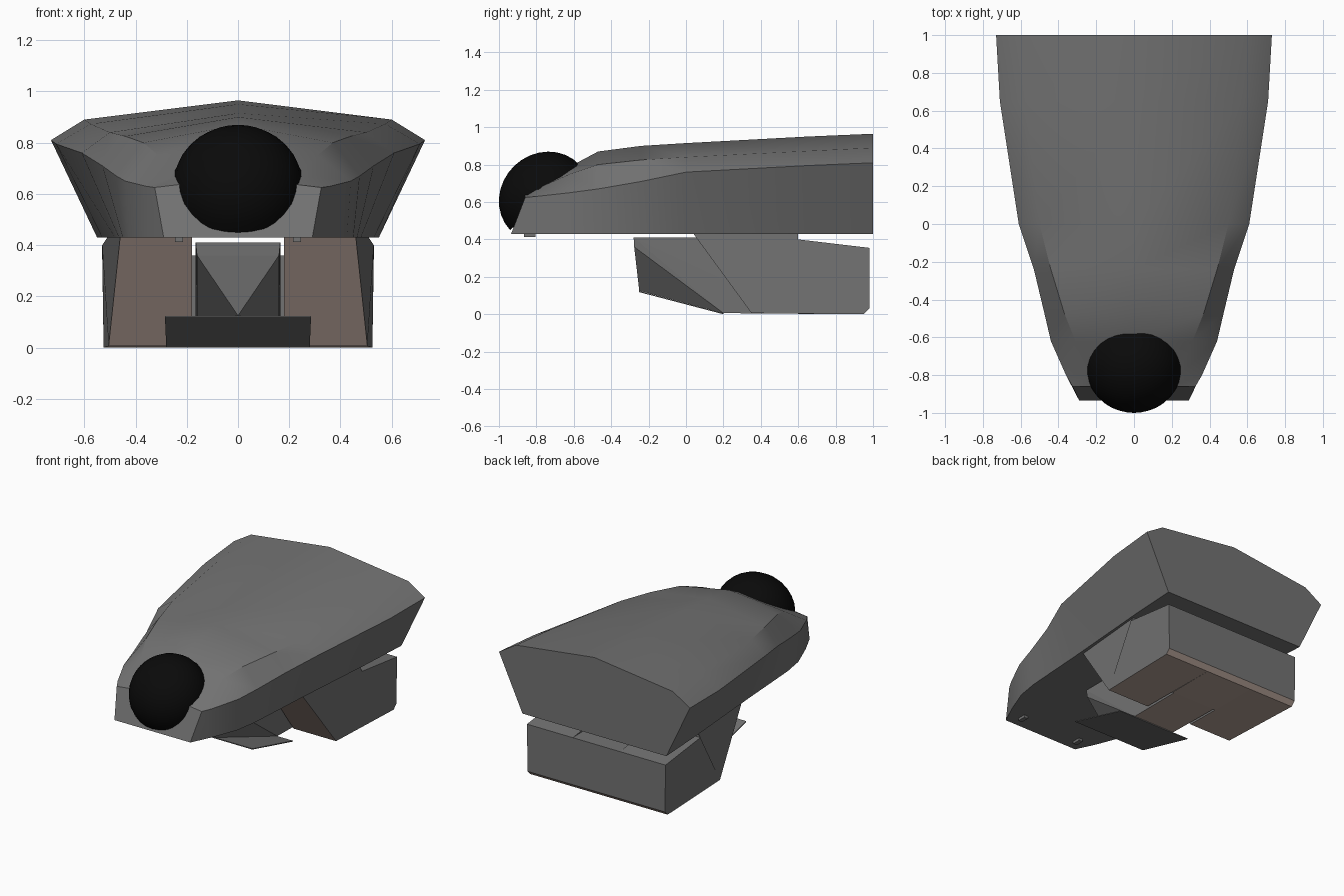
import bpy, bmesh, math
from mathutils import Matrix, Vector

cube = bpy.data.objects.get("Cube")
if cube:
    bpy.data.objects.remove(cube, do_unlink=True)


def material(name, r, g, b):
    m = bpy.data.materials.new(name)
    m.use_nodes = True
    m.diffuse_color = (r, g, b, 1)
    m.node_tree.nodes["Principled BSDF"].inputs["Base Color"].default_value = (r, g, b, 1)
    return m


grey = material("hull grey", .17, .17, .17)
brown = material("underside brown", .46, .36, .31)
black = material("dome black", .003, .003, .003)


def finish(name, bm, mats, smooth=None, brown_rule=None):
    bmesh.ops.recalc_face_normals(bm, faces=bm.faces)
    if brown_rule:
        for f in bm.faces:
            f.material_index = int(brown_rule(f))
    me = bpy.data.meshes.new(name)
    bm.to_mesh(me)
    bm.free()
    for m in mats:
        me.materials.append(m)
    ob = bpy.data.objects.new(name, me)
    bpy.context.collection.objects.link(ob)
    if smooth:
        bpy.ops.object.select_all(action='DESELECT')
        ob.select_set(True)
        bpy.context.view_layer.objects.active = ob
        bpy.ops.object.shade_smooth_by_angle(angle=math.radians(smooth))
    return ob


def loft(name, rings, mats, smooth=None, brown_rule=None):
    """Skin a list of equal-length closed rings and cap both ends."""
    bm = bmesh.new()
    vs = [[bm.verts.new(p) for p in ring] for ring in rings]
    n = len(vs[0])
    for a, b in zip(vs, vs[1:]):
        for i in range(n):
            j = (i + 1) % n
            bm.faces.new((a[i], a[j], b[j], b[i]))
    bm.faces.new(vs[0])
    bm.faces.new(vs[-1])
    return finish(name, bm, mats, smooth, brown_rule)


def hull(name, half, mats, brown_rule=None):
    """Convex solid from points mirrored across x."""
    bm = bmesh.new()
    for x, y, z in half:
        for s in ((1, -1) if x else (1,)):
            bm.verts.new((s * x, y, z))
    res = bmesh.ops.convex_hull(bm, input=bm.verts)
    loose = [v for v in bm.verts if not v.link_faces]
    bmesh.ops.delete(bm, geom=loose, context='VERTS')
    bmesh.ops.dissolve_limit(bm, angle_limit=.02, verts=bm.verts, edges=bm.edges)
    return finish(name, bm, mats, None, brown_rule)


# Main hull: bottom half-width, side (x, z), shoulder (x, z), crest z
BOTTOM = .43


def section(y, xb, xs, zs, xu, zu, zt, slant=0):
    half = [(xb, y - slant, BOTTOM), (xs, y, zs), (xu, y, zu)]
    return half + [(0, y, zt)] + [(-x, yy, z) for x, yy, z in reversed(half)]


loft("main_hull", [
    section(1, .55, .73, .81, .60, .89, .965),
    section(.65, .53, .71, .795, .575, .873, .95),
    section(0, .48, .61, .76, .50, .84, .915),
    section(-.24, .465, .53, .71, .44, .825, .90),
    section(-.47, .45, .475, .67, .37, .80, .87),
    section(-.62, .425, .44, .65, .31, .75, .79),
    section(-.80, .355, .36, .63, .23, .67, .69),
    section(-.86, .29, .325, .625, .20, .64, .65, slant=.075),
], [grey], smooth=28)

# Tilted half dome on the nose
bm = bmesh.new()
bmesh.ops.create_uvsphere(bm, u_segments=32, v_segments=16, radius=.255)
bmesh.ops.bisect_plane(bm, geom=bm.verts[:] + bm.edges[:] + bm.faces[:],
                       plane_co=(0, 0, 0), plane_no=(0, 0, 1), clear_inner=True)
bmesh.ops.holes_fill(bm, edges=[e for e in bm.edges if e.is_boundary])
bm.transform(Matrix.Translation((0, -.755, .625))
             @ Matrix.Rotation(math.radians(43.5), 4, 'X')
             @ Matrix.Diagonal((1, 1, .92, 1)))
finish("nose_dome", bm, [black], smooth=40)

# Lower side blocks: (outer x, y, z) profile extruded inwards
def faces_down(f):
    return f.normal.z < -.3


profile = [(.46, .04, .43), (.505, .35, .006), (.525, .95, 0), (.525, .98, .03),
           (.53, .98, .355), (.53, .60, .40), (.51, .60, .43)]
INNER = .18
for side, s in (("left", 1), ("right", -1)):
    loft(side + "_lower_block",
         [[(s * x, y, z) for x, y, z in profile],
          [(s * INNER, y, z) for x, y, z in profile]],
         [grey, brown], brown_rule=faces_down)

# Rear block joining the two sides
hull("rear_centre_block",
     [(INNER, .60, 0), (INNER, .95, 0), (INNER, .98, .03),
      (INNER, .98, .355), (INNER, .60, .36)],
     [grey, brown], brown_rule=faces_down)

# Wedge-shaped keel between the blocks
hull("centre_keel",
     [(.165, -.28, .41), (.16, -.277, .36), (0, -.25, .125), (.16, .20, .006),
      (.165, .60, .003), (.165, .60, .36), (.165, .40, .41)],
     [grey, brown],
     brown_rule=lambda f: faces_down(f) and f.calc_center_median().y > .25)

# Sloping plate under the keel
hull("lower_plate",
     [(.285, -.25, .118), (.285, -.25, .124), (.28, .20, 0), (.28, .20, .006)], [grey])

# Small pegs below the nose
for side, s in (("left", 1), ("right", -1)):
    bm = bmesh.new()
    bmesh.ops.create_cube(bm, size=1)
    bm.transform(Matrix.Translation((s * .23, -.835, .425))
                 @ Matrix.Diagonal((.03, .06, .025, 1)))
    finish(side + "_nose_peg", bm, [grey])
